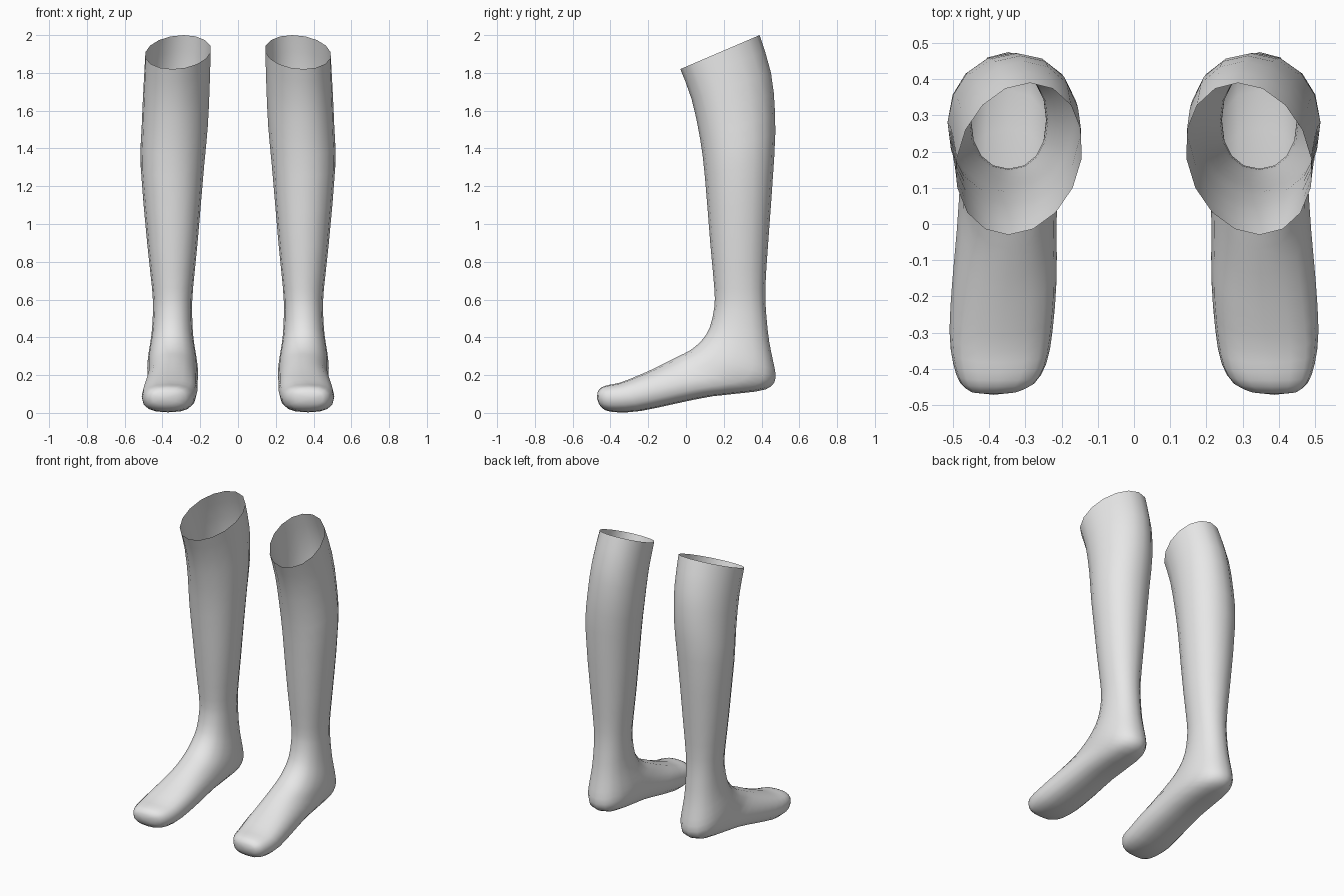
import bpy
import bmesh
from math import sin, cos, pi, copysign
from mathutils import Vector

SIDES = 16
STEPS = 2

# Cross-sections from the cuff down to the toes:
# front y, front z, back y, back z, inner x, outer x
SECTIONS = [
    (-.03, 1.82, .39, 2, .145, .49),
    (.03, 1.66, .45, 1.8, .15, .5),
    (.075, 1.45, .472, 1.58, .16, .51),
    (.1, 1.25, .467, 1.35, .18, .515),
    (.13, .88, .435, .9, .215, .48),
    (.15, .66, .42, .66, .238, .455),
    (.15, .56, .425, .52, .243, .45),
    (.125, .45, .44, .38, .238, .458),
    (.08, .38, .462, .27, .225, .472),
    (.02, .33, .475, .19, .215, .48),
    (-.04, .3, .45, .14, .212, .48),
    (-.1, .27, .37, .113, .212, .48),
    (-.18, .23, .14, .088, .214, .49),
    (-.26, .195, -.05, .05, .214, .502),
    (-.35, .16, -.24, .01, .225, .51),
    (-.41, .148, -.36, .003, .242, .5),
    (-.45, .134, -.43, .015, .275, .48),
    (-.468, .11, -.46, .045, .325, .45),
]


def make_material(name, colour):
    material = bpy.data.materials.new(name)
    material.use_nodes = True
    material.diffuse_color = colour
    shader = material.node_tree.nodes["Principled BSDF"]
    shader.inputs["Base Color"].default_value = colour
    return material


def blend(a, b, c, d, t):
    """Smooth curve from b to c, with a and d as neighbours."""
    return b + t * ((c - a) + t * ((2*a - 5*b + 4*c - d) + t * (3*(b - c) + d - a))) / 2


def smooth_sections(sections):
    """Add in-between sections along a smooth curve."""
    last = len(sections) - 1
    result = []
    for i in range(last):
        near = [sections[max(0, min(last, i + k))] for k in (-1, 0, 1, 2)]
        for step in range(STEPS):
            result.append([blend(*values, step / STEPS) for values in zip(*near)])
    result.append(sections[last])
    return result


def rounded(value, squareness):
    return copysign(abs(value) ** (2 / squareness), value)


def section_points(section, progress, side):
    """Closed outline of one section, squarer towards the foot."""
    front_y, front_z, back_y, back_z, inner, outer = section
    front = Vector((0, front_y, front_z))
    back = Vector((0, back_y, back_z))
    middle, reach = (front + back) / 2, (front - back) / 2
    centre, half_width = (inner + outer) / 2, (outer - inner) / 2
    squareness = 2 + .6 * progress
    twist = .03 * max(0, 1 - 5 * progress)
    for j in range(SIDES):
        angle = 2 * pi * j / SIDES
        along = rounded(cos(angle), squareness)
        across = rounded(sin(angle), squareness)
        point = middle + reach * along
        point.x = side * (centre + half_width * across + twist * along)
        yield point


def build_sock(name, side, material):
    bm = bmesh.new()
    sections = smooth_sections(SECTIONS)
    rings = []
    for i, section in enumerate(sections):
        points = section_points(section, i / (len(sections) - 1), side)
        rings.append([bm.verts.new(p) for p in points])

    # Open tube from cuff to toes
    for upper, lower in zip(rings, rings[1:]):
        for j in range(SIDES):
            k = (j + 1) % SIDES
            bm.faces.new((upper[j], lower[j], lower[k], upper[k]))

    # Rounded toe tip
    tip = sum((v.co for v in rings[-1]), Vector()) / SIDES
    tip.y -= .008
    tip = bm.verts.new(tip)
    for j in range(SIDES):
        bm.faces.new((rings[-1][j], tip, rings[-1][(j + 1) % SIDES]))

    if side < 0:
        bmesh.ops.reverse_faces(bm, faces=bm.faces[:])
    for face in bm.faces:
        face.smooth = True

    mesh = bpy.data.meshes.new(name)
    bm.to_mesh(mesh)
    bm.free()
    mesh.materials.append(material)
    sock = bpy.data.objects.new(name, mesh)
    bpy.context.collection.objects.link(sock)
    return sock


default_cube = bpy.data.objects.get("Cube")
if default_cube:
    bpy.data.objects.remove(default_cube, do_unlink=True)

knit = make_material("light grey knit", (.8, .8, .8, 1))
build_sock("left_sock", 1, knit)
build_sock("right_sock", -1, knit)
